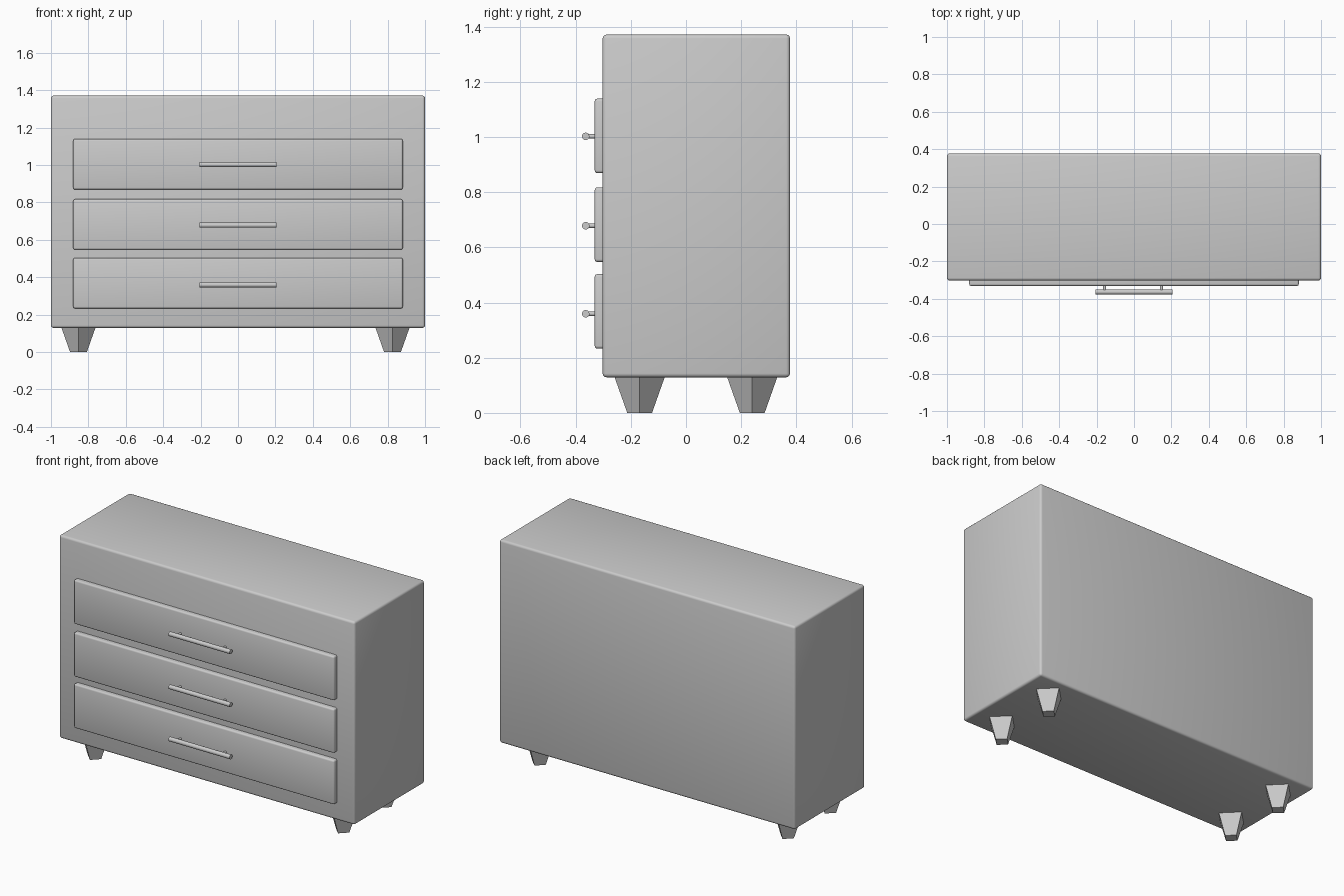
import bpy
from math import pi

if "Cube" in bpy.data.objects:
    bpy.data.objects.remove(bpy.data.objects["Cube"])


def rounded_box(name, lo, hi, width, segments):
    """Box between two corners with rounded edges."""
    bpy.ops.mesh.primitive_cube_add(size=1, location=[(a + b) / 2 for a, b in zip(lo, hi)])
    ob = bpy.context.object
    ob.name = name
    ob.scale = [b - a for a, b in zip(lo, hi)]
    bpy.ops.object.transform_apply(location=False, rotation=False, scale=True)
    mod = ob.modifiers.new("rounded_edges", 'BEVEL')
    mod.width = width
    mod.segments = segments
    bpy.ops.object.modifier_apply(modifier=mod.name)
    bpy.ops.object.shade_smooth_by_angle(angle=pi / 6)
    return ob


def rod(name, radius, length, centre, rotation):
    """Round bar with smooth sides."""
    bpy.ops.mesh.primitive_cylinder_add(vertices=24, radius=radius, depth=length,
                                        location=centre, rotation=rotation)
    bpy.context.object.name = name
    bpy.ops.object.shade_smooth_by_angle(angle=pi / 6)


# Cabinet body
BOTTOM = 0.129
rounded_box("cabinet_body", (-1, -0.302, BOTTOM), (1, 0.377, 1.371), 0.014, 3)

# Drawer fronts, each with a bar handle on two posts
drawers = [("top", 0.869, 1.139), ("middle", 0.547, 0.817), ("bottom", 0.233, 0.503)]
for label, z0, z1 in drawers:
    rounded_box(label + "_drawer_front", (-0.881, -0.331, z0), (0.881, -0.27, z1), 0.01, 3)
    z = (z0 + z1) / 2 - 0.003 if label == "middle" else (z0 + z1) / 2 - 0.009
    z = {"top": 1.002, "middle": 0.678, "bottom": 0.359}[label]
    rod(label + "_handle_bar", 0.0135, 0.414, (0, -0.3635, z), (0, pi / 2, 0))
    for side, x in (("left", -0.157), ("right", 0.147)):
        rod(f"{label}_{side}_handle_post", 0.008, 0.04, (x, -0.343, z), (pi / 2, 0, 0))

# Four-sided tapered feet, corners turned to the front
for side, x in (("left", -0.853), ("right", 0.826)):
    for end, y in (("front", -0.168), ("back", 0.24)):
        bpy.ops.mesh.primitive_cone_add(vertices=4, radius1=0.045, radius2=0.091,
                                        depth=BOTTOM + 0.001,
                                        location=(x, y, (BOTTOM + 0.001) / 2))
        bpy.context.object.name = f"{end}_{side}_foot"
